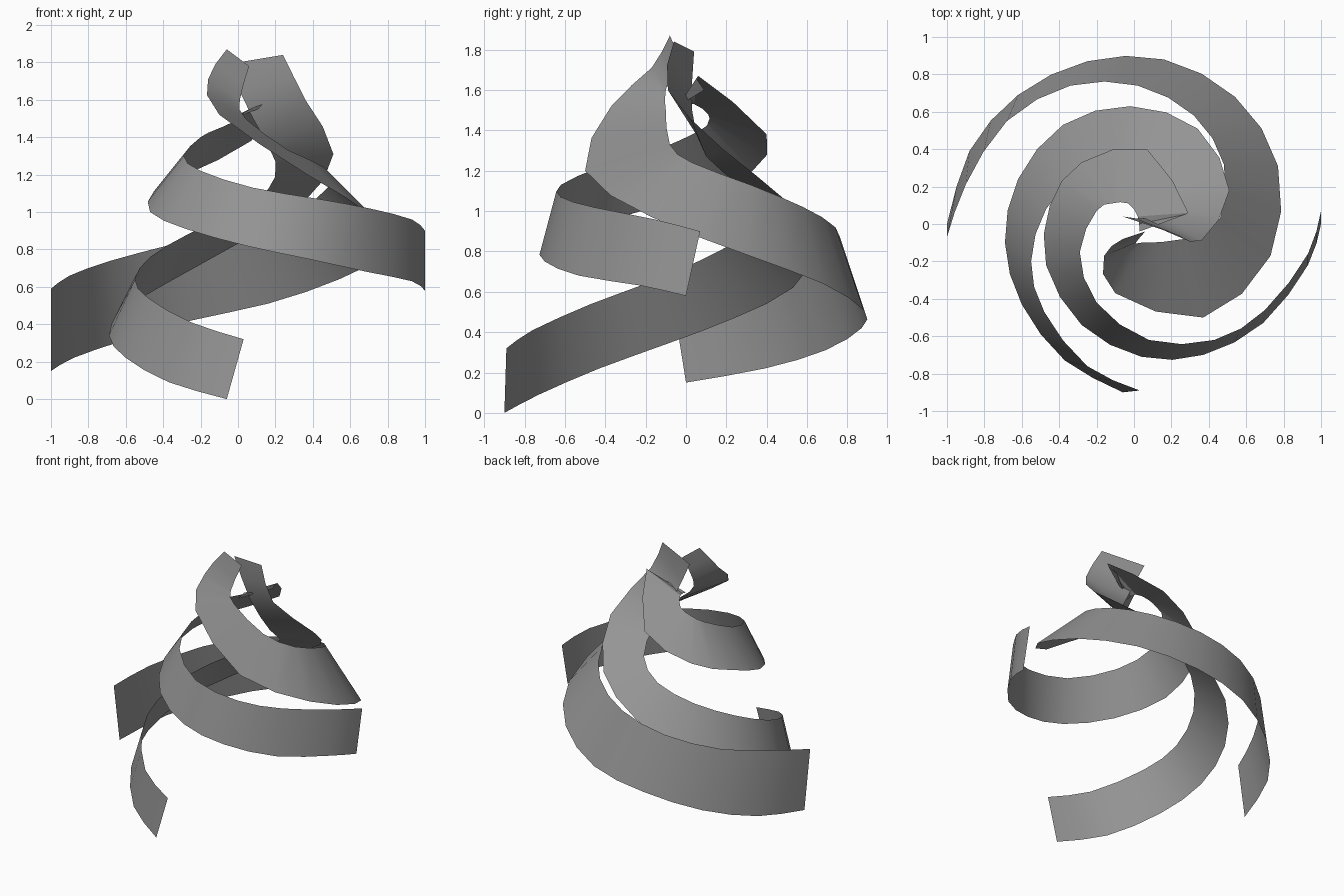
import bpy, bmesh
from mathutils import Vector

cube = bpy.data.objects.get("Cube")
if cube:
    bpy.data.objects.remove(cube, do_unlink=True)

# Single grey material shared by all ribbons
grey = bpy.data.materials.new("mid grey")
grey.use_nodes = True
colour = (.3, .3, .3, 1)
grey.diffuse_color = colour
grey.node_tree.nodes["Principled BSDF"].inputs["Base Color"].default_value = colour


def smooth_path(points, steps=2):
    """Catmull-Rom curve through the points, sampled evenly per span."""
    padded = [points[0] * 2 - points[1]] + points + [points[-1] * 2 - points[-2]]
    path = []
    for before, start, end, after in zip(padded, padded[1:], padded[2:], padded[3:]):
        for step in range(steps):
            t = step / steps
            linear = (end - before) * t
            square = (before * 2 - start * 5 + end * 4 - after) * t ** 2
            cubic = (start * 3 - before - end * 3 + after) * t ** 3
            path.append(start + (linear + square + cubic) / 2)
    return path + [points[-1]]


def make_ribbon(name, rungs):
    """Sheet stretched between a lower and an upper rail; each rung joins the two."""
    lower = smooth_path([Vector(rung[:3]) for rung in rungs])
    upper = smooth_path([Vector(rung[3:]) for rung in rungs])
    bm = bmesh.new()
    rails = [[bm.verts.new(point) for point in rail] for rail in (lower, upper)]
    for a, b, c, d in zip(rails[0], rails[0][1:], rails[1][1:], rails[1]):
        bm.faces.new((b, a, d, c))
    mesh = bpy.data.meshes.new(name)
    bm.to_mesh(mesh)
    bm.free()
    mesh.materials.append(grey)
    ribbon = bpy.data.objects.new(name, mesh)
    bpy.context.collection.objects.link(ribbon)
    bpy.ops.object.select_all(action="DESELECT")
    ribbon.select_set(True)
    bpy.context.view_layer.objects.active = ribbon
    bpy.ops.object.shade_smooth_by_angle()
    return ribbon


# Widest ribbon, starting on the -x side and sweeping round the back
make_ribbon("wide_ribbon", [
    (-1, 0, .15, -1, -.07, .59),
    (-.88, .39, .22, -.9, .21, .66),
    (-.62, .69, .31, -.68, .55, .74),
    (-.25, .87, .42, -.34, .74, .83),
    (.16, .88, .51, .02, .74, .92),
    (.54, .68, .64, .32, .58, 1.02),
    (.77, .31, .78, .48, .32, 1.13),
    (.73, -.17, .97, .46, .03, 1.24),
    (.37, -.5, 1.2, .27, -.08, 1.33),
    (-.1, -.37, 1.52, .04, -.1, 1.5),
    (-.16, -.17, 1.71, .01, -.1, 1.6),
    (-.06, -.08, 1.87, .06, -.04, 1.78),
])

# Upper ribbon, starting on the +x side and sweeping round the front
make_ribbon("upper_ribbon", [
    (1, 0, .58, 1, .07, .9),
    (.93, -.22, .63, .93, -.16, .96),
    (.69, -.53, .68, .7, -.46, 1.02),
    (.37, -.7, .75, .43, -.62, 1.07),
    (.04, -.71, .82, .08, -.62, 1.13),
    (-.28, -.54, .91, -.2, -.42, 1.22),
    (-.47, -.22, 1, -.29, -.15, 1.3),
    (-.45, .1, 1.11, -.2, .07, 1.4),
    (-.28, .33, 1.2, -.12, .11, 1.44),
    (.07, .4, 1.38, -.03, .11, 1.48),
    (.29, .06, 1.67, .02, .04, 1.53),
    (.23, .09, 1.6, .03, -.04, 1.52),
])

# Lowest ribbon, starting at the front and climbing past the -x side
make_ribbon("lower_ribbon", [
    (-.06, -.9, 0, .03, -.89, .32),
    (-.37, -.73, .09, -.25, -.76, .41),
    (-.6, -.43, .22, -.48, -.47, .54),
    (-.69, -.1, .34, -.55, -.2, .64),
    (-.62, .24, .47, -.47, .08, .76),
    (-.38, .53, .62, -.27, .29, .88),
    (-.02, .63, .82, -.02, .37, 1),
    (.34, .51, 1.04, .16, .28, 1.12),
    (.51, .18, 1.31, .2, .1, 1.27),
    (.36, -.09, 1.6, .08, .03, 1.5),
    (.24, -.06, 1.84, -.06, .04, 1.79),
])
